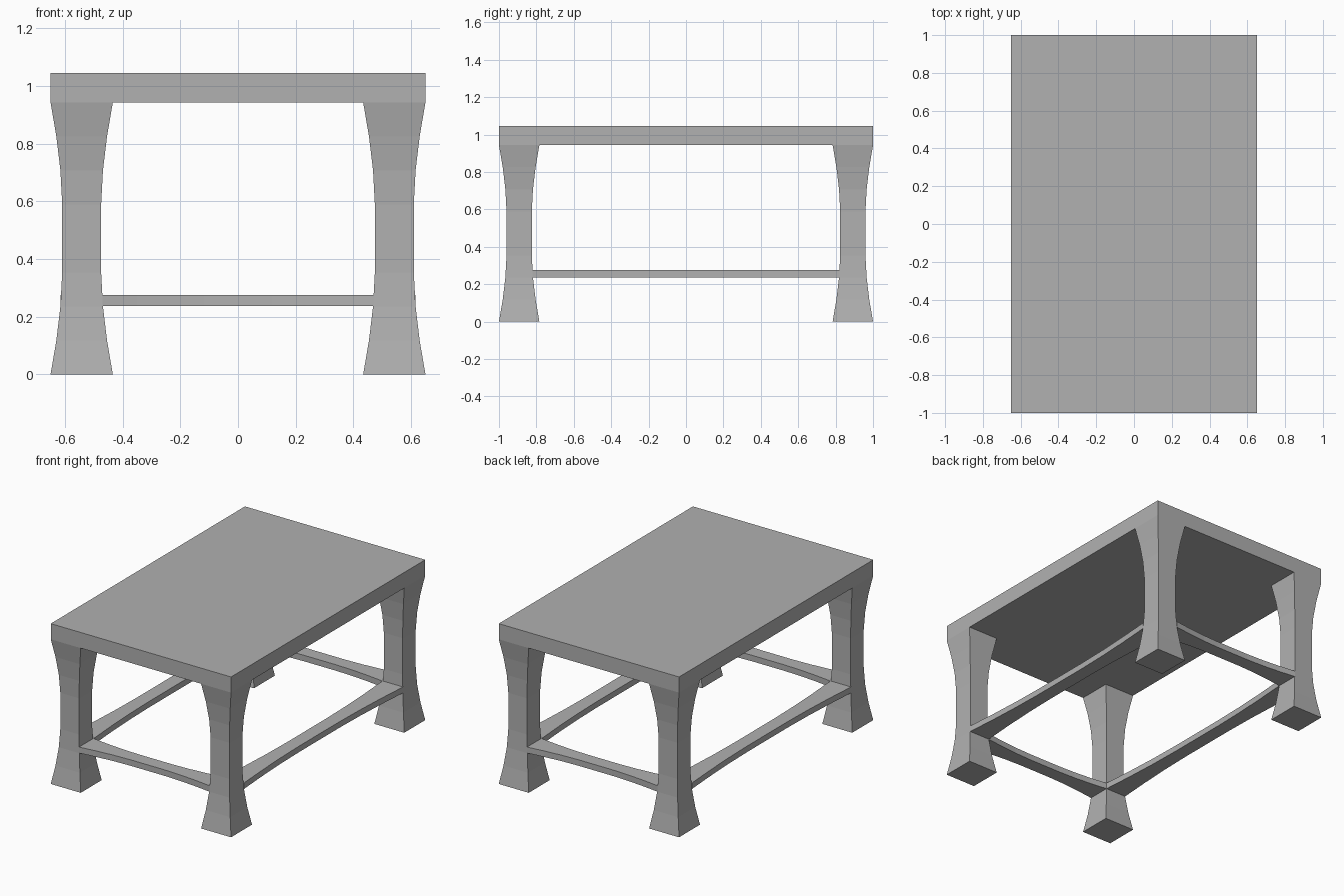
import bpy, bmesh
from mathutils import Vector

if "Cube" in bpy.data.objects:
    bpy.data.objects.remove(bpy.data.objects["Cube"])

LEG_X, LEG_Y, LEG_H = 0.542, 0.892, 0.943
TOP_Z = 1.045
SEGS = 8

grey = bpy.data.materials.new("mid_grey")
grey.diffuse_color = (0.44, 0.44, 0.44, 1)
grey.use_nodes = True
grey.node_tree.nodes["Principled BSDF"].inputs["Base Color"].default_value = grey.diffuse_color


def mesh_object(name, bm):
    bmesh.ops.recalc_face_normals(bm, faces=bm.faces[:])
    mesh = bpy.data.meshes.new(name)
    bm.to_mesh(mesh)
    bm.free()
    mesh.materials.append(grey)
    obj = bpy.data.objects.new(name, mesh)
    bpy.context.collection.objects.link(obj)
    return obj


def waisted_bar(name, start, along, side, up, end_half, mid_half, thick=None):
    """Square or flat bar with a straight waist that flares towards both ends."""
    bm = bmesh.new()
    start, along, side, up = map(Vector, (start, along, side, up))
    rings = []
    for i in range(SEGS + 1):
        t = i / SEGS
        flare = max(0, (abs(2 * t - 1) - 0.25) / 0.75) ** 1.7
        w = mid_half + (end_half - mid_half) * flare
        h = w if thick is None else thick / 2
        c = start + along * t
        rings.append([bm.verts.new(c + side * w * a + up * h * b)
                      for a, b in ((-1, -1), (1, -1), (1, 1), (-1, 1))])
    for r0, r1 in zip(rings, rings[1:]):
        for k in range(4):
            n = (k + 1) % 4
            bm.faces.new((r0[k], r0[n], r1[n], r1[k]))
    bm.faces.new(rings[0])
    bm.faces.new(rings[-1])
    return mesh_object(name, bm)


# Table top slab
bm = bmesh.new()
bmesh.ops.create_cube(bm, size=1)
bmesh.ops.scale(bm, vec=(1.3, 2.0, TOP_Z - LEG_H), verts=bm.verts)
bmesh.ops.translate(bm, vec=(0, 0, (TOP_Z + LEG_H) / 2), verts=bm.verts)
mesh_object("table_top", bm)

# Four waisted legs
for sx, xn in ((-1, "left"), (1, "right")):
    for sy, yn in ((-1, "front"), (1, "back")):
        waisted_bar(f"{yn}_{xn}_leg", (sx * LEG_X, sy * LEG_Y, 0), (0, 0, LEG_H),
                    (1, 0, 0), (0, 1, 0), 0.108, 0.0675)

# Flat stretchers between the legs, narrow in the middle
RAIL_Z, RAIL_T, RAIL_END, RAIL_MID = 0.256, 0.039, 0.074, 0.045
rx, ry = LEG_X - 0.072, LEG_Y - 0.072
for s, xn, yn in ((-1, "left", "front"), (1, "right", "back")):
    waisted_bar(f"{yn}_stretcher", (-rx, s * LEG_Y, RAIL_Z), (2 * rx, 0, 0),
                (0, 1, 0), (0, 0, 1), RAIL_END, RAIL_MID, RAIL_T)
    waisted_bar(f"{xn}_stretcher", (s * LEG_X, -ry, RAIL_Z), (0, 2 * ry, 0),
                (1, 0, 0), (0, 0, 1), RAIL_END, RAIL_MID, RAIL_T)
